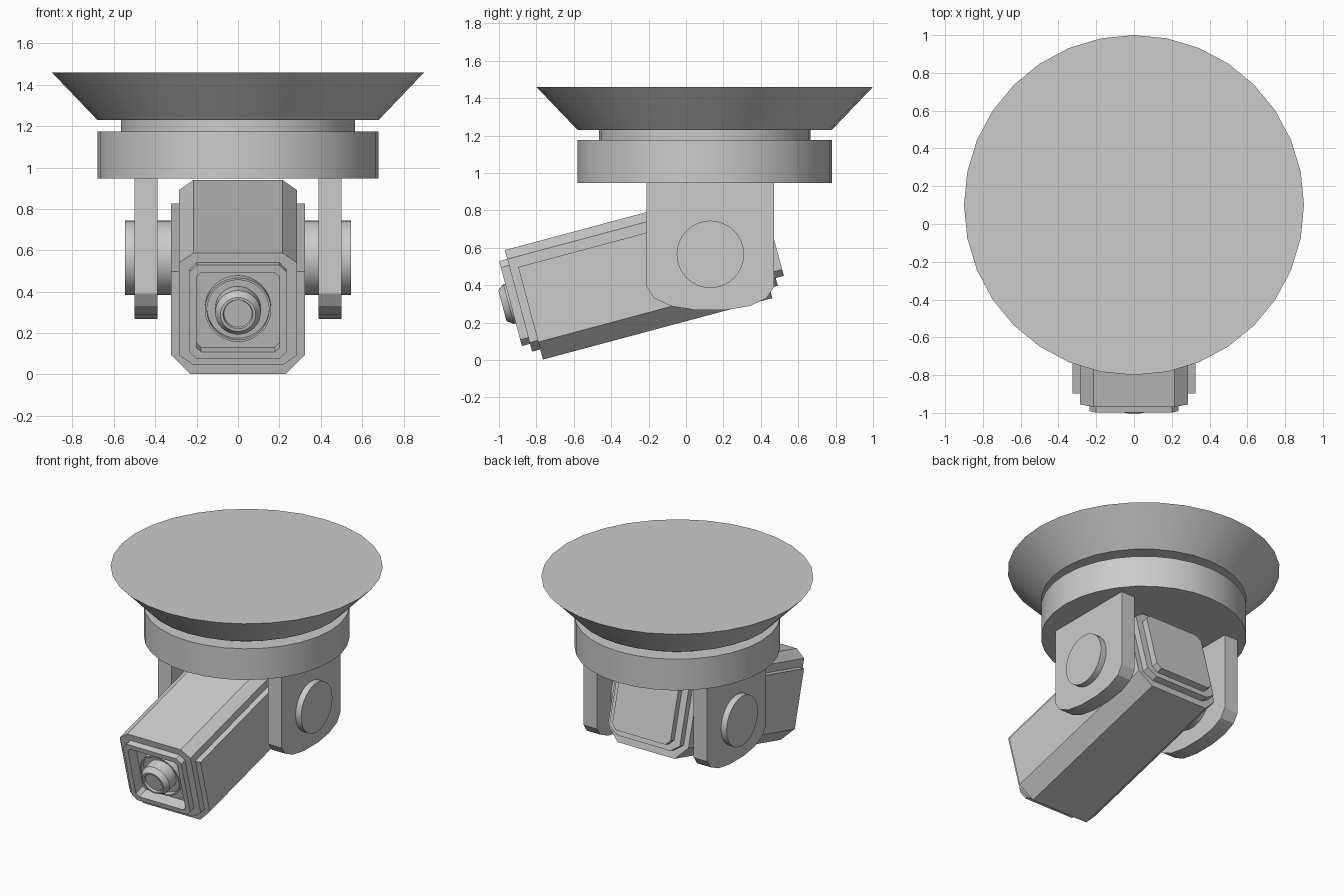
import bpy, bmesh, math
from mathutils import Matrix

if "Cube" in bpy.data.objects:
    bpy.data.objects.remove(bpy.data.objects["Cube"])

TILT = Matrix.Translation((0, 0.13, 0.565)) @ Matrix.Rotation(math.radians(15), 4, 'X')


def loft(name, loops, matrix=None, smooth=False):
    """Skin equal-length point loops and cap both ends."""
    bm = bmesh.new()
    rings = [[bm.verts.new(p) for p in loop] for loop in loops]
    n = len(rings[0])
    for a, b in zip(rings, rings[1:]):
        for i in range(n):
            j = (i + 1) % n
            bm.faces.new((a[i], a[j], b[j], b[i]))
    bm.faces.new(rings[0])
    bm.faces.new(rings[-1])
    bmesh.ops.recalc_face_normals(bm, faces=bm.faces)
    if matrix:
        bm.transform(matrix)
    mesh = bpy.data.meshes.new(name)
    bm.to_mesh(mesh)
    bm.free()
    ob = bpy.data.objects.new(name, mesh)
    bpy.context.collection.objects.link(ob)
    if smooth:
        bpy.ops.object.select_all(action='DESELECT')
        bpy.context.view_layer.objects.active = ob
        ob.select_set(True)
        bpy.ops.object.shade_smooth_by_angle(angle=math.radians(30))
    return ob


def lathe(name, profile, matrix, n=32):
    """Revolve (radius, height) pairs around local z."""
    loops = [[(r * math.cos(2 * math.pi * i / n), r * math.sin(2 * math.pi * i / n), h)
              for i in range(n)] for r, h in profile]
    return loft(name, loops, matrix, True)


def octagon(w, lo, hi, cx, cz, fwd):
    """Chamfered rectangle across the camera axis, at distance fwd."""
    right = [(w - cx, lo), (w, lo + cz), (w, hi - cz), (w - cx, hi)]
    return [(x, -fwd, z) for x, z in right + [(-x, z) for x, z in reversed(right)]]


# ceiling mount: flared plate, neck and turntable
plate_at = Matrix.Translation((0, 0.1, 0))
lathe("ceiling_plate", [(0.68, 1.23), (0.9, 1.46)], plate_at)
lathe("mount_neck", [(0.565, 1.17), (0.565, 1.235)], plate_at)
lathe("turntable", [(0.68, 0.947), (0.68, 1.175)], plate_at)

# yoke arms and pivots on both sides
half = [(0.34, 0.96), (0.34, 0.39), (0.30, 0.33), (0.21, 0.288), (0.08, 0.267)]
arm = [(0.13 + y, z) for y, z in half] + [(0.13 - y, z) for y, z in reversed(half)]
for side, s in (("right", 1), ("left", -1)):
    loft("yoke_arm_" + side, [[(s * x, y, z) for y, z in arm] for x in (0.39, 0.5)],
         smooth=True)
    lathe("pivot_" + side, [(0.18, 0.3), (0.18, 0.545)],
          Matrix.Translation((0, 0.13, 0.565)) @ Matrix.Rotation(s * math.pi / 2, 4, 'Y'))

# camera core: stepped ends and a recessed front window
body = (0.285, -0.256, 0.306, 0.07, 0.05)
lip = (0.235, -0.213, 0.257, 0.035, 0.035)
window = (0.2, -0.178, 0.22, 0.022, 0.022)
loft("camera_core", [octagon(*shape, f) for shape, f in (
    (lip, -0.35), (lip, -0.305), (body, -0.305), (body, 1.055),
    (lip, 1.055), (lip, 1.10), (window, 1.10), (window, 1.015))], TILT)

# outer lower shell: flat top edge, chamfered bottom edges
shell = [(0.325, 0.2), (0.325, -0.215), (0.23, -0.312)]
shell += [(-x, z) for x, z in reversed(shell)]
loft("camera_shell", [[(x, -f, z) for x, z in shell] for f in (-0.26, 1.01)], TILT)

# lens with surrounding ring
lathe("lens", [(0.16, 1.0), (0.16, 1.06), (0.15, 1.06), (0.15, 1.03), (0.11, 1.03),
               (0.11, 1.11), (0.085, 1.145), (0.072, 1.145), (0.068, 1.13)],
      TILT @ Matrix.Translation((0, 0, 0.022)) @ Matrix.Rotation(math.pi / 2, 4, 'X'))
